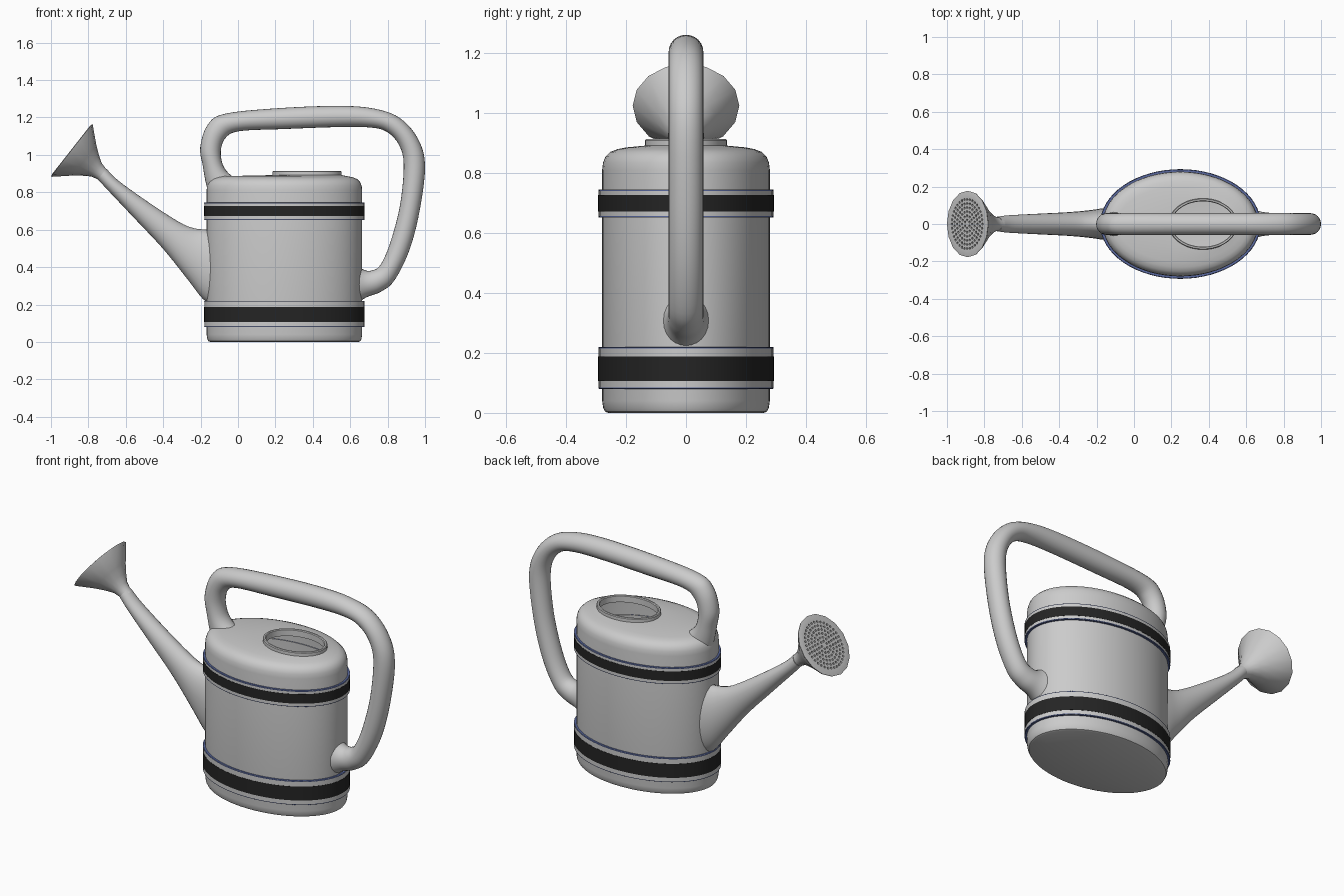
import bpy, bmesh
from math import cos, sin, pi, radians
from mathutils import Vector, Matrix

if "Cube" in bpy.data.objects:
    bpy.data.objects.remove(bpy.data.objects["Cube"])

CX, RX, RY = 0.248, 0.416, 0.28      # body oval


def material(name, rgb):
    m = bpy.data.materials.new(name)
    m.diffuse_color = (*rgb, 1)
    m.use_nodes = True
    m.node_tree.nodes["Principled BSDF"].inputs["Base Color"].default_value = m.diffuse_color
    return m


BLACK = material("black_band", (0.018, 0.018, 0.018))
BLUE = material("blue_trim", (0.10, 0.14, 0.35))


def skin(name, rings, mat=None, cap_start=False, cap_end=False, angle=35):
    """Bridge a list of equally long point rings into one smooth surface."""
    bm = bmesh.new()
    vr = [[bm.verts.new(p) for p in ring] for ring in rings]
    n = len(vr[0])
    for a, b in zip(vr, vr[1:]):
        for i in range(n):
            j = (i + 1) % n
            bm.faces.new((a[i], a[j], b[j], b[i]))
    if cap_start:
        bm.faces.new(vr[0])
    if cap_end:
        bm.faces.new(vr[-1])
    bmesh.ops.recalc_face_normals(bm, faces=bm.faces)
    me = bpy.data.meshes.new(name)
    bm.to_mesh(me)
    bm.free()
    ob = bpy.data.objects.new(name, me)
    bpy.context.collection.objects.link(ob)
    if mat:
        me.materials.append(mat)
    smooth(ob, angle)
    return ob


def smooth(ob, angle=35):
    bpy.ops.object.select_all(action='DESELECT')
    ob.select_set(True)
    bpy.context.view_layer.objects.active = ob
    bpy.ops.object.shade_smooth_by_angle(angle=radians(angle))


def oval(cx, rx, ry, z, n=64):
    return [(cx + rx * cos(2 * pi * i / n), ry * sin(2 * pi * i / n), z) for i in range(n)]


def body_oval(off, z):
    return oval(CX, RX + off, RY + off, z)


def tube(name, sections, steps=5, n=24):
    """Loft ovals given as (edge x, edge z, opposite edge x, z, half width), splined."""
    s = [Vector(v) for v in sections]
    s = [2 * s[0] - s[1]] + s + [2 * s[-1] - s[-2]]
    path = []
    for a, b, c, d in zip(s, s[1:], s[2:], s[3:]):
        for k in range(steps):
            t = k / steps
            path.append(0.5 * (2 * b + (c - a) * t + (2 * a - 5 * b + 4 * c - d) * t * t
                               + (3 * b - a - 3 * c + d) * t ** 3))
    path.append(s[-2])
    rings = []
    for ox, oz, ix, iz, w in path:
        ring = []
        for i in range(n):
            c, q = cos(2 * pi * i / n), sin(2 * pi * i / n)
            ring.append(((ox + ix) / 2 + (ox - ix) / 2 * c, w * q,
                         (oz + iz) / 2 + (oz - iz) / 2 * c))
        rings.append(ring)
    return skin(name, rings, cap_start=True, cap_end=True)


# Hollow body: wall, rounded shoulder, then raised lip around the filling hole
wall = [(-0.02, 0), (-0.01, 0.004), (-0.004, 0.015), (0, 0.04), (0, 0.81), (-0.003, 0.835),
        (-0.011, 0.855), (-0.027, 0.871), (-0.05, 0.88), (-0.08, 0.886)]
lip = [(0, 0.892), (0, 0.91), (-0.004, 0.914), (-0.012, 0.914), (-0.016, 0.91), (-0.016, 0.875)]
skin("body", [body_oval(o, z) for o, z in wall]
     + [oval(0.369, 0.184 + o, 0.137 + o, z) for o, z in lip], cap_start=True)

# Raised rings with black bands and thin blue edges
for label, z0, z1, b0, b1 in (("lower", 0.08, 0.22, 0.107, 0.188),
                              ("upper", 0.652, 0.746, 0.672, 0.727)):
    skin(label + "_ring", [body_oval(o, z) for o, z in
         ((-0.003, z0 + 0.001), (0.012, z0 + 0.001), (0.012, z1 - 0.001), (-0.003, z1 - 0.001))])
    skin(label + "_band", [body_oval(o, z) for o, z in
         ((0.010, b0), (0.0132, b0), (0.0132, b1), (0.010, b1))], BLACK)
    for side, z, d in (("bottom", z0, 1), ("top", z1, -1)):
        skin(f"{label}_{side}_trim", [body_oval(o, z + d * h) for o, h in
             ((-0.002, 0), (0.010, 0), (0.0128, 0.002), (0.0128, 0.005))], BLUE)

# Handle: outer edge, inner edge, half width
tube("handle", [
    (-0.150, 0.78, 0.040, 0.85, 0.072), (-0.172, 0.85, -0.030, 0.885, 0.064),
    (-0.188, 0.94, -0.078, 0.94, 0.059), (-0.202, 1.04, -0.092, 1.02, 0.058),
    (-0.163, 1.16, -0.067, 1.09, 0.058), (-0.070, 1.22, 0.008, 1.127, 0.058),
    (0.220, 1.25, 0.240, 1.138, 0.058), (0.540, 1.262, 0.540, 1.149, 0.058),
    (0.730, 1.247, 0.700, 1.147, 0.058), (0.864, 1.198, 0.790, 1.126, 0.058),
    (0.960, 1.09, 0.857, 1.06, 0.058), (1.000, 0.946, 0.886, 0.95, 0.058),
    (0.972, 0.706, 0.866, 0.73, 0.058), (0.917, 0.492, 0.812, 0.525, 0.058),
    (0.837, 0.33, 0.760, 0.41, 0.058), (0.765, 0.269, 0.715, 0.382, 0.059),
    (0.690, 0.24, 0.678, 0.384, 0.065), (0.635, 0.205, 0.635, 0.41, 0.08)])

# Spout: upper edge, lower edge, half width
tube("spout", [
    (-0.705, 0.926, -0.749, 0.869, 0.040), (-0.634, 0.858, -0.690, 0.805, 0.047),
    (-0.473, 0.743, -0.550, 0.657, 0.055), (-0.313, 0.640, -0.400, 0.497, 0.063),
    (-0.235, 0.608, -0.270, 0.335, 0.072), (-0.170, 0.600, -0.190, 0.232, 0.082),
    (-0.110, 0.590, -0.130, 0.190, 0.090)])

# Sprinkler rose, built along local z with the face on top
prof = [(0.036, -0.225), (0.037, -0.20), (0.046, -0.168), (0.071, -0.13), (0.104, -0.087),
        (0.176, -0.006), (0.178, 0.0), (0.160, 0.003), (0.145, 0.003)]
rose = skin("sprinkler_rose", [oval(0, r, r, z, 16) for r, z in prof],
            cap_start=True, cap_end=True)

# Drill concentric circles of small holes into the face
bm = bmesh.new()
for k in range(1, 7):
    for i in range(6 * k):
        a = 2 * pi * i / (6 * k)
        pos = Matrix.Translation((0.022 * k * cos(a), 0.022 * k * sin(a), 0.0))
        bmesh.ops.create_cone(bm, cap_ends=True, segments=6, radius1=0.0065,
                              radius2=0.0065, depth=0.024, matrix=pos)
me = bpy.data.meshes.new("hole_cutter")
bm.to_mesh(me)
bm.free()
cutter = bpy.data.objects.new("hole_cutter", me)
bpy.context.collection.objects.link(cutter)
cutter.hide_render = True
mod = rose.modifiers.new("holes", 'BOOLEAN')
mod.operation, mod.solver, mod.object = 'DIFFERENCE', 'EXACT', cutter
bpy.context.view_layer.objects.active = rose
while rose.modifiers[0] != mod:
    bpy.ops.object.modifier_move_up(modifier=mod.name)
bpy.ops.object.modifier_apply(modifier=mod.name)
bpy.data.objects.remove(cutter)
smooth(rose)

rose.location = (-0.89, 0, 1.025)
rose.rotation_euler = Vector((-0.786, 0, 0.618)).to_track_quat('Z', 'Y').to_euler()
